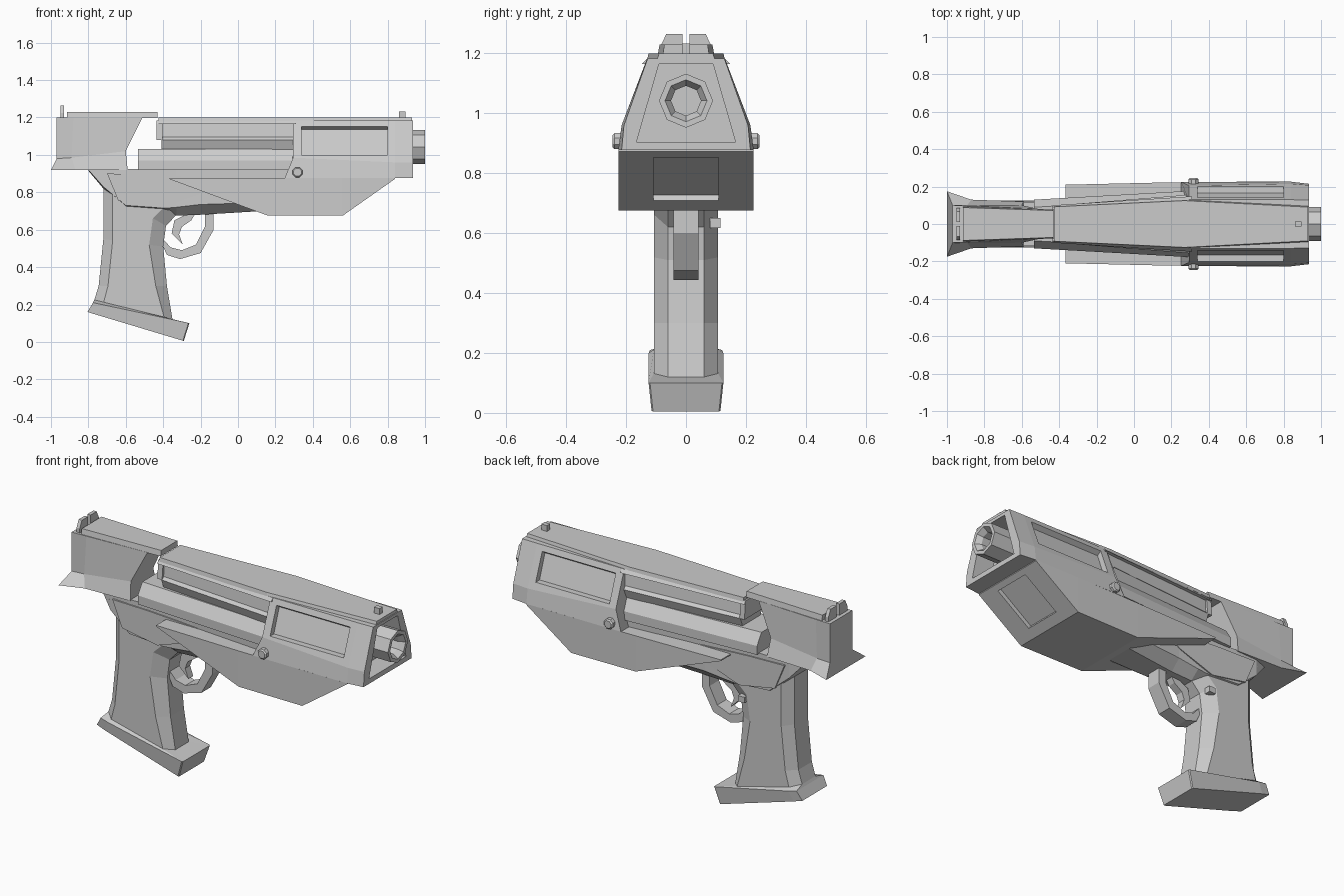
import bpy, bmesh, math

cube = bpy.data.objects.get("Cube")
if cube:
    bpy.data.objects.remove(cube, do_unlink=True)

grey = bpy.data.materials.new("plain grey")
grey.use_nodes = True
grey.diffuse_color = (0.6, 0.6, 0.6, 1)
grey.node_tree.nodes["Principled BSDF"].inputs["Base Color"].default_value = (0.6, 0.6, 0.6, 1)


def loft(name, rings):
    """Skin closed rings of 3D points and cap both ends."""
    bm = bmesh.new()
    rows = [[bm.verts.new(p) for p in r] for r in rings]
    n = len(rows[0])
    for a, b in zip(rows, rows[1:]):
        for i in range(n):
            j = (i + 1) % n
            bm.faces.new((a[i], a[j], b[j], b[i]))
    bm.faces.new(rows[0])
    bm.faces.new(rows[-1])
    bmesh.ops.recalc_face_normals(bm, faces=bm.faces)
    me = bpy.data.meshes.new(name)
    bm.to_mesh(me)
    bm.free()
    me.materials.append(grey)
    ob = bpy.data.objects.new(name, me)
    bpy.context.collection.objects.link(ob)
    return ob


def sym(pts):
    """Half ring of (x, y, z), mirrored across y = 0."""
    return pts + [(x, -y, z) for x, y, z in reversed(pts)]


def section(x, *half):
    return sym([(x, y, z) for y, z in half])


def prism(name, outline, y0, y1):
    return loft(name, [[(x, y, z) for x, z in outline] for y in (y0, y1)])


def box(name, x0, x1, y0, y1, z0, z1):
    return prism(name, [(x0, z0), (x1, z0), (x1, z1), (x0, z1)], y0, y1)


def cut(target, cutter):
    cutter.hide_render = True
    mod = target.modifiers.new("cut", 'BOOLEAN')
    mod.operation = 'DIFFERENCE'
    mod.solver = 'EXACT'
    mod.object = cutter
    bpy.context.view_layer.objects.active = target
    bpy.ops.object.modifier_apply(modifier=mod.name)
    bpy.data.objects.remove(cutter, do_unlink=True)


# Front shroud with muzzle opening and side windows
shroud = loft("front_shroud", [
    sym([(.295, .13, 1.183), (.295, .205, .985), (.25, .225, .877)]),
    section(.84, (.13, 1.183), (.215, .96), (.226, .877)),
    section(.935, (.128, 1.183), (.207, .96), (.215, .877))])
cut(shroud, loft("muzzle_cutter", [
    section(x, (.09, 1.165), (.165, .905)) for x in (.82, 1.1)]))
for s in (1, -1):
    profile = [(.165, 1.0), (.3, 1.0), (.3, 1.155), (.145, 1.155), (.117, 1.135)]
    cut(shroud, loft("window_cutter", [
        [(x, s * y, z) for y, z in profile] for x in (.34, .80)]))

# Lower shroud: wedge wings and sloped chin with a recessed panel
lower = loft("lower_shroud", [
    section(-.365, (.21, .877), (.21, .87)),
    section(.16, (.222, .877), (.222, .675)),
    section(.56, (.226, .877), (.226, .675)),
    section(.84, (.226, .877), (.226, .872))])
slope = math.atan2(.2, .28)
chin = box("chin_cutter", -.125, .125, -.108, .108, -.025, .025)
chin.location = (.71, 0, .78)
chin.rotation_euler = (0, -slope, 0)
bpy.context.view_layer.update()
cut(lower, chin)

# Barrel with stepped octagonal bore
loft("barrel", [
    [(x, r * math.sin(k * math.pi / 4), 1.042 + r * math.cos(k * math.pi / 4)) for k in range(8)]
    for x, r in ((.7, .09), (1, .09), (1, .07), (.97, .05), (.86, .05))])

# Slide: inner body, top plate, lip and rear rib
loft("slide_body", [
    section(-.41, (.08, 1.18), (.085, 1.095), (.1, 1.08), (.08, 1.03)),
    section(.31, (.125, 1.18), (.14, 1.095), (.158, 1.08), (.14, 1.03))])
loft("slide_lip", [
    section(-.435, (.09, 1.183), (.1, 1.165)),
    section(.31, (.13, 1.183), (.148, 1.165))])
loft("slide_rear_rib", [
    section(x, (.09, 1.18), (.1, 1.08)) for x in (-.435, -.405)])
loft("slide_top_plate", [
    section(-.425, (.092, 1.2), (.096, 1.178)),
    section(.27, (.125, 1.2), (.13, 1.178)),
    section(.93, (.09, 1.2), (.097, 1.178))])
box("front_sight", .86, .895, -.014, .014, 1.19, 1.233)

# Side rails
loft("side_rail", [
    section(-.535, (.09, 1.032), (.13, .97), (.13, .92)),
    section(.31, (.135, 1.032), (.178, .97), (.178, .92))])

# Rear slide block with flared skirt
loft("rear_slide", [
    sym([(-.97, .1, 1.2), (-.97, .1, .98), (-1, .175, .92)]),
    sym([(-.88, .097, 1.2), (-.89, .102, .985), (-.87, .13, .92)]),
    sym([(-.51, .08, 1.2), (-.60, .1, 1.02), (-.59, .12, .92)])])
loft("rear_top_plate", [
    section(-.915, (.088, 1.23), (.094, 1.198)),
    section(-.43, (.072, 1.23), (.077, 1.198))])
for s, side in ((1, "left"), (-1, "right")):
    outline = [(.012, 1.19), (.085, 1.19), (.085, 1.225), (.066, 1.264), (.012, 1.264)]
    loft("rear_sight_" + side, [[(x, s * y, z) for y, z in outline] for x in (-.95, -.93)])

# Frame with chamfered underside
loft("frame", [
    section(-.8, (.08, .925), (.08, .92), (.05, .915)),
    section(-.72, (.11, .925), (.11, .83), (.06, .82)),
    section(-.6, (.115, .925), (.115, .73), (.06, .70)),
    section(-.39, (.115, .925), (.115, .715), (.06, .69)),
    section(-.33, (.115, .925), (.115, .72), (.06, .675)),
    section(-.2, (.118, .925), (.118, .735), (.06, .68)),
    section(.3, (.16, .925), (.15, .75), (.09, .71))])
panel = [(-.70, .90), (-.64, .755), (-.42, .715), (-.2, .79), (-.1, .875), (-.48, .895)]
for s, side in ((1, "left"), (-1, "right")):
    prism("frame_panel_" + side, panel, s * .10, s * .122)


# Grip: stacked eight-sided rings between a back and a front point
def grip_ring(back, front, w, cb, cf, flat):
    (xb, zb), (xf, zf) = back, front
    half = [(xb, flat), (xb + cb, w), (xf - cf, w), (xf, flat)]
    return sym([(x, y, zb + (zf - zb) * (x - xb) / (xf - xb)) for x, y in half])


loft("grip", [
    grip_ring((-.805, .16), (-.29, .005), .115, .05, .005, .11),
    grip_ring((-.775, .21), (-.26, .10), .125, .05, .005, .12),
    grip_ring((-.768, .225), (-.35, .12), .107, .05, .045, .06),
    grip_ring((-.745, .30), (-.38, .30), .107, .05, .06, .06),
    grip_ring((-.72, .55), (-.40, .51), .107, .05, .075, .06),
    grip_ring((-.72, .82), (-.385, .62), .107, .05, .07, .06),
    grip_ring((-.79, .915), (-.32, .69), .107, .06, .07, .06)])
box("release_button", -.445, -.405, .08, .115, .617, .65)

# Trigger and guard
prism("trigger_guard", [
    (-.41, .53), (-.38, .465), (-.31, .443), (-.20, .475), (-.13, .60), (-.13, .70),
    (-.177, .70), (-.177, .615), (-.225, .52), (-.30, .49), (-.36, .505), (-.40, .55)],
    -.042, .042)
prism("trigger", [
    (-.24, .70), (-.34, .65), (-.355, .58), (-.295, .52), (-.315, .575), (-.30, .615),
    (-.25, .65), (-.22, .70)], -.022, .022)

# Octagonal pivot knobs
for s, side in ((1, "left"), (-1, "right")):
    loft("pivot_knob_" + side, [
        [(.318 + r * math.cos((k + .5) * math.pi / 4), s * y, .907 + r * math.sin((k + .5) * math.pi / 4))
         for k in range(8)] for y, r in ((.19, .029), (.238, .029), (.245, .022))])
